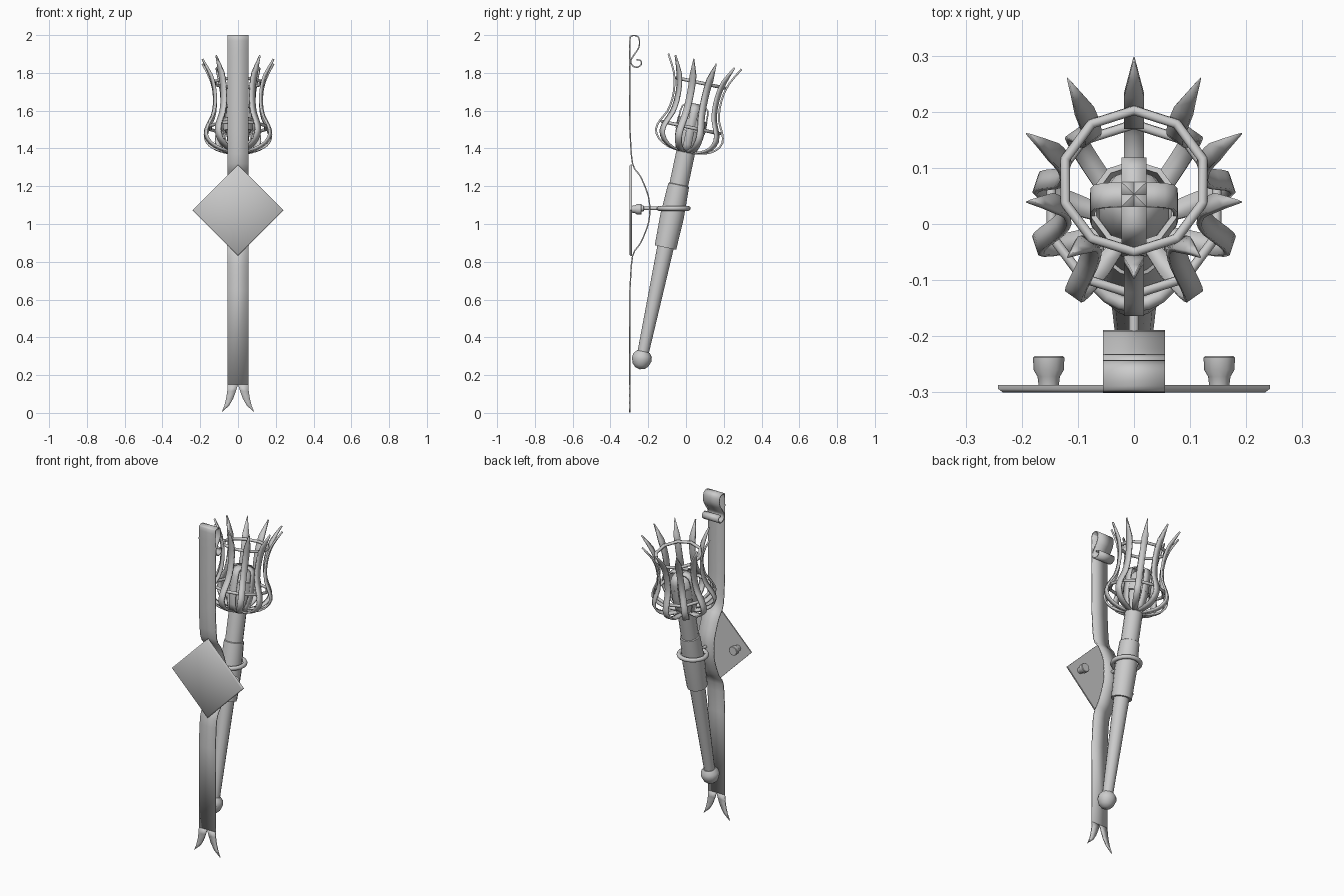
import bpy, bmesh
from math import sin, cos, pi, radians
from mathutils import Matrix, Vector

if "Cube" in bpy.data.objects:
    bpy.data.objects.remove(bpy.data.objects["Cube"])

# Torch frame: local z runs along the tilted handle
TORCH = Matrix.Translation((0, -0.2275, 0.317)) @ Matrix.Rotation(radians(-12), 4, 'X')
# Wall frame: local z points along +y, out of the wall plate
OUT = Matrix.Rotation(radians(-90), 4, 'X')


def finish(name, bm, mat=Matrix(), thick=0, angle=40):
    bmesh.ops.remove_doubles(bm, verts=bm.verts, dist=1e-5)
    bmesh.ops.recalc_face_normals(bm, faces=bm.faces)
    bm.transform(mat)
    me = bpy.data.meshes.new(name)
    bm.to_mesh(me)
    bm.free()
    ob = bpy.data.objects.new(name, me)
    bpy.context.collection.objects.link(ob)
    if thick:
        m = ob.modifiers.new("thickness", 'SOLIDIFY')
        m.thickness, m.offset = thick, 0
    bpy.ops.object.select_all(action='DESELECT')
    ob.select_set(True)
    bpy.context.view_layer.objects.active = ob
    bpy.ops.object.shade_smooth_by_angle(angle=radians(angle))
    return ob


def lathe(name, prof, segs, mat, closed=False, angle=40):
    bm = bmesh.new()
    rows = [[bm.verts.new((r * sin(2 * pi * i / segs), r * cos(2 * pi * i / segs), z))
             for i in range(segs)] for r, z in prof]
    pairs = list(zip(rows, rows[1:])) + ([(rows[-1], rows[0])] if closed else [])
    for a, b in pairs:
        for i in range(segs):
            j = (i + 1) % segs
            bm.faces.new((a[i], a[j], b[j], b[i]))
    return finish(name, bm, mat, angle=angle)


def ring(name, radius, z, tube, segs, mat, sides=8):
    prof = [(radius + tube * cos(2 * pi * k / sides), z + tube * sin(2 * pi * k / sides))
            for k in range(sides)]
    return lathe(name, prof, segs, mat, closed=True, angle=60)


def smooth(pts, n=3):
    p = [Vector(q) for q in pts]
    p = [2 * p[0] - p[1]] + p + [2 * p[-1] - p[-2]]
    out = []
    for i in range(1, len(p) - 2):
        a, b, c, d = p[i - 1:i + 3]
        for k in range(n):
            t = k / n
            out.append(0.5 * (2 * b + (c - a) * t + (2 * a - 5 * b + 4 * c - d) * t * t
                              + (3 * b - a - 3 * c + d) * t ** 3))
    return out + [p[-2]]


def ribbon(name, rows, thick, mat=Matrix()):
    # rows are (left x, right x, y, z)
    bm = bmesh.new()
    vs = [(bm.verts.new((l, y, z)), bm.verts.new((r, y, z))) for l, r, y, z in rows]
    for (a, b), (c, d) in zip(vs, vs[1:]):
        bm.faces.new((a, b, d, c))
    return finish(name, bm, mat, thick)


# Handle, grip sleeve and end knob
lathe("handle", [(0, -0.01), (0.03, -0.01), (0.044, 0.571), (0.05, 0.9), (0.05, 1.09), (0, 1.09)], 14, TORCH)
lathe("grip_sleeve", [(0.044, 0.571), (0.058, 0.571), (0.063, 0.74), (0.056, 0.909), (0.05, 0.912)], 14, TORCH)
lathe("end_knob", [(0, 0.008), (0.034, 0.008), (0.05, -0.012), (0.053, -0.035), (0.042, -0.065),
                   (0.025, -0.082), (0, -0.088)], 14, TORCH)

# Cage bars ending in spikes
bar = smooth([(0.03, 1.088), (0.10, 1.10), (0.155, 1.13), (0.18, 1.175), (0.168, 1.225),
              (0.14, 1.28), (0.128, 1.35), (0.133, 1.43), (0.15, 1.49)], 2)
bar_rows = [(-w, w, r, z) for r, z in bar for w in [min(0.018, 0.008 + 0.1 * r)]]
bar_rows += [(-0.010, 0.010, 0.172, 1.533), (-0.001, 0.001, 0.198, 1.578)]
for i in range(10):
    ribbon(f"cage_bar_{i}", bar_rows, 0.010, TORCH @ Matrix.Rotation(2 * pi * i / 10, 4, 'Z'))

# Cage hoops
ring("cage_top_hoop", 0.129, 1.462, 0.009, 10, TORCH)
ring("cage_middle_hoop", 0.155, 1.22, 0.009, 10, TORCH)

# Fuel core inside the cage with band and straps
lathe("fuel_core", [(0, 1.085), (0.045, 1.085), (0.062, 1.16), (0.066, 1.24), (0.055, 1.30),
                    (0.03, 1.325), (0, 1.33)], 10, TORCH)
lathe("fuel_band", [(0.070, 1.20), (0.08, 1.20), (0.08, 1.265), (0.070, 1.265)], 10, TORCH, closed=True)
strap = smooth([(0.05, 1.09), (0.071, 1.17), (0.074, 1.26), (0.068, 1.325), (0.035, 1.343), (0, 1.345)], 2)
for i in range(4):
    ribbon(f"fuel_strap_{i}", [(-0.022, 0.022, r, z) for r, z in strap], 0.008,
           TORCH @ Matrix.Rotation(pi * i / 2, 4, 'Z'))

# Wall strap: straight, bowed out behind the plate, scrolled at the top
bow = smooth([(-0.297, 0.65), (-0.283, 0.83), (-0.24, 0.90), (-0.20, 1.0), (-0.192, 1.073),
              (-0.20, 1.15), (-0.24, 1.25), (-0.283, 1.32), (-0.297, 1.5)])
scroll = smooth([(-0.297, 1.8), (-0.297, 1.97), (-0.288, 1.995), (-0.26, 1.995), (-0.247, 1.975),
                 (-0.25, 1.935), (-0.275, 1.895), (-0.292, 1.865), (-0.283, 1.838), (-0.257, 1.83),
                 (-0.237, 1.845), (-0.24, 1.865), (-0.262, 1.87)])
path = [(-0.297, 0.15)] + [tuple(p) for p in bow] + [tuple(p) for p in scroll]
ribbon("wall_strap", [(-0.055, 0.055, y, z) for y, z in path], 0.007)

# Forked foot of the strap
for name, s in (("fork_left", -1), ("fork_right", 1)):
    fork = [(0, 0.055, 0.15), (0.011, 0.057, 0.115), (0.026, 0.063, 0.075),
            (0.048, 0.073, 0.037), (0.086, 0.087, 0.004)]
    bm = bmesh.new()
    vs = [(bm.verts.new((s * a, -0.297, z)), bm.verts.new((s * b, -0.297, z - 0.003 * (i == 4))))
          for i, (a, b, z) in enumerate(fork)]
    for (a, b), (c, d) in zip(vs, vs[1:]):
        bm.faces.new((a, b, d, c))
    finish(name, bm, thick=0.007)

# Diamond plate and its rivets
WALL = Matrix.Translation((0, 0, 1.073)) @ OUT
lathe("diamond_plate", [(0, -0.3), (0.234, -0.3), (0.242, -0.294), (0.242, -0.287), (0, -0.287)], 4, WALL, angle=50)
for name, x in (("rivet_left", -0.152), ("rivet_right", 0.152)):
    lathe(name, [(0.018, -0.288), (0.02, -0.272), (0.027, -0.26), (0.028, -0.238), (0.025, -0.235), (0, -0.235)],
          12, Matrix.Translation((x, 0, 1.078)) @ OUT)

# Holder ring and its stem
ring("holder_ring", 0.078, 0, 0.013, 20, Matrix.Translation((0, -0.066, 1.083)))
lathe("holder_stem", [(0, -0.235), (0.016, -0.235), (0.016, -0.225), (0.009, -0.222), (0.009, -0.14), (0, -0.14)],
      10, Matrix.Translation((0, 0, 1.083)) @ OUT)
